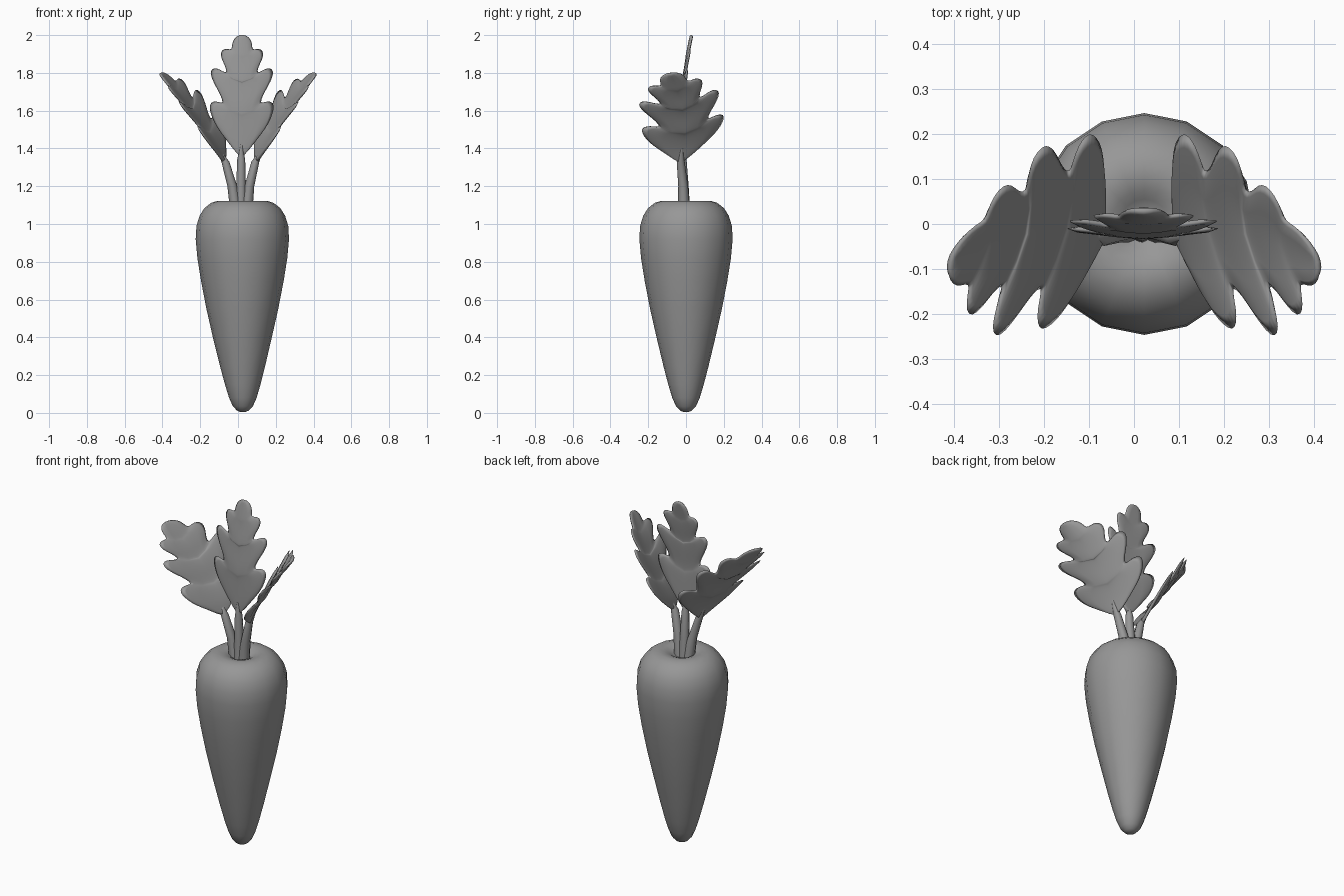
import bpy, bmesh, math
from mathutils import Vector

if "Cube" in bpy.data.objects:
    bpy.data.objects.remove(bpy.data.objects["Cube"])

grey = bpy.data.materials.new("dark_grey")
grey.diffuse_color = (0.31, 0.31, 0.31, 1)
grey.use_nodes = True
grey.node_tree.nodes["Principled BSDF"].inputs["Base Color"].default_value = grey.diffuse_color


def finish(name, bm, angle=60):
    bmesh.ops.recalc_face_normals(bm, faces=bm.faces)
    mesh = bpy.data.meshes.new(name)
    bm.to_mesh(mesh)
    bm.free()
    mesh.materials.append(grey)
    ob = bpy.data.objects.new(name, mesh)
    bpy.context.collection.objects.link(ob)
    bpy.ops.object.select_all(action='DESELECT')
    ob.select_set(True)
    bpy.context.view_layer.objects.active = ob
    bpy.ops.object.shade_smooth_by_angle(angle=math.radians(angle))
    return ob


def tube(name, rings, sides):
    """Skin a list of (centre, radius) with horizontal rings, closed at both ends."""
    bm = bmesh.new()
    loops = []
    for c, r in rings:
        loops.append([bm.verts.new(Vector(c) + Vector((r * math.cos(t), r * math.sin(t), 0)))
                      for t in (2 * math.pi * i / sides for i in range(sides))])
    for a, b in zip(loops, loops[1:]):
        for i in range(sides):
            j = (i + 1) % sides
            bm.faces.new((a[i], a[j], b[j], b[i]))
    bm.faces.new(loops[0])
    bm.faces.new(loops[-1])
    return finish(name, bm)


# Root: lathed profile with a small dimple on top
profile = [(0.005, 0.015), (0.013, 0.032), (0.035, 0.053), (0.08, 0.073), (0.15, 0.094),
           (0.25, 0.12), (0.4, 0.156), (0.55, 0.19), (0.7, 0.219), (0.82, 0.238),
           (0.92, 0.247), (0.99, 0.243), (1.045, 0.226), (1.085, 0.2), (1.112, 0.165),
           (1.123, 0.13), (1.121, 0.1), (1.113, 0.075), (1.1, 0.055), (1.085, 0.03)]
tube("carrot_root", [((0.023 + 0.008 * max(0, 0.4 - z), 0, z), r) for z, r in profile], 16)

# Lobed leaf half outline: (across, along), both in units of the centre leaf
half = [(0.035, 0.035), (0.085, 0.10), (0.135, 0.165), (0.162, 0.215), (0.178, 0.265),
        (0.176, 0.295), (0.155, 0.307), (0.128, 0.302), (0.1, 0.29), (0.115, 0.335),
        (0.145, 0.385), (0.17, 0.435), (0.174, 0.468), (0.155, 0.485), (0.125, 0.475),
        (0.08, 0.445), (0.09, 0.485), (0.112, 0.525), (0.12, 0.56), (0.105, 0.58),
        (0.08, 0.58), (0.056, 0.572), (0.056, 0.605), (0.045, 0.632), (0.024, 0.648)]
LENGTH = 0.652


def leaf(name, base, tip, across, fold, bend):
    """Folded leaf; fold lifts the edges, bend bows the whole blade."""
    base, axis = Vector(base), Vector(tip) - Vector(base)
    across, bend = Vector(across), Vector(bend)
    normal = axis.cross(across).normalized()

    def place(u, v):
        t = v / LENGTH
        return base + axis * t + across * u + bend * 4 * t * (1 - t) + normal * fold * abs(u)

    bm = bmesh.new()
    # midrib points sit lower than the edge so the facets sweep up like veins
    ribs, height = [bm.verts.new(place(0, 0))], 0.0
    for u, v in half:
        height = max(height + 0.004, v - 0.9 * u)
        ribs.append(bm.verts.new(place(0, height)))
    end = bm.verts.new(place(0, LENGTH))
    for s in (-1, 1):
        edge = [bm.verts.new(place(s * u, v)) for u, v in half]
        bm.faces.new((ribs[0], ribs[1], edge[0]))
        for k in range(len(edge) - 1):
            bm.faces.new((ribs[k + 1], ribs[k + 2], edge[k + 1], edge[k]))
        bm.faces.new((ribs[-1], end, edge[-1]))
    ob = finish(name, bm)
    m = ob.modifiers.new("thickness", 'SOLIDIFY')
    m.thickness, m.offset = 0.018, 0
    m = ob.modifiers.new("round_edges", 'SUBSURF')
    m.levels = m.render_levels = 1
    # keep smoothing by angle last in the stack
    for mod in [x for x in ob.modifiers if x.type == 'NODES']:
        ob.modifiers.move(ob.modifiers.find(mod.name), len(ob.modifiers) - 1)
    return ob


# Centre leaf faces the front; side leaves turn outwards
leaf("centre_leaf", (0.018, -0.018, 1.35), (0.022, 0.03, 2.003), (1, 0, 0), 0.1, (0, -0.03, 0))
leaf("left_leaf", (-0.07, -0.03, 1.325), (-0.415, -0.085, 1.80),
     (-0.31, -1.28, -0.21), 0.25, (0.03, 0.05, -0.015))
leaf("right_leaf", (0.095, -0.03, 1.325), (0.415, -0.085, 1.80),
     (0.31, -1.28, -0.21), -0.25, (-0.03, 0.05, -0.015))

# Stems run from the dimple into the leaf bases
stems = {
    "centre_stem": [(0.017, -0.01, 1.07), (0.016, -0.012, 1.2), (0.017, -0.018, 1.34), (0.018, -0.024, 1.42)],
    "left_stem": [(-0.01, -0.01, 1.07), (-0.03, -0.015, 1.2), (-0.067, -0.028, 1.33), (-0.105, -0.022, 1.4)],
    "right_stem": [(0.045, -0.01, 1.07), (0.06, -0.015, 1.2), (0.092, -0.028, 1.33), (0.128, -0.022, 1.4)],
}
for name, path in stems.items():
    tube(name, list(zip(path, (0.032, 0.026, 0.021, 0.006))), 8)
